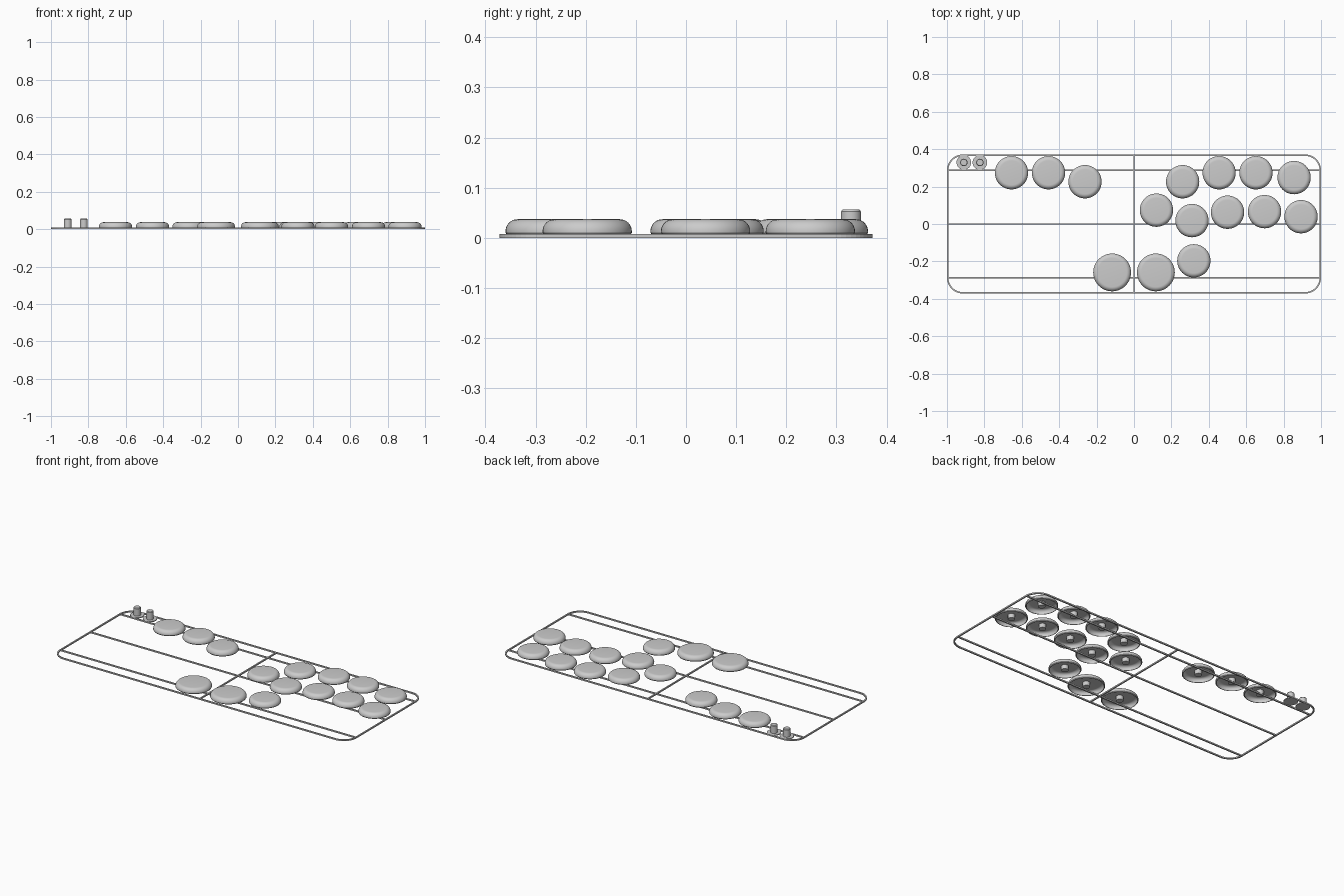
import bpy, bmesh
from math import sin, cos, pi, radians

cube = bpy.data.objects.get("Cube")
if cube:
    bpy.data.objects.remove(cube)

grey = bpy.data.materials.new("plain grey")
grey.use_nodes = True
grey.diffuse_color = (0.6, 0.6, 0.6, 1)
grey.node_tree.nodes["Principled BSDF"].inputs["Base Color"].default_value = (0.6, 0.6, 0.6, 1)

HALF_X, HALF_Y, CORNER = 1.0, 0.372, 0.085
BAR, THICK = 0.008, 0.008
TOP = 0.037


def finish(name, bm, smooth=False):
    bmesh.ops.recalc_face_normals(bm, faces=bm.faces)
    mesh = bpy.data.meshes.new(name)
    bm.to_mesh(mesh)
    bm.free()
    mesh.materials.append(grey)
    ob = bpy.data.objects.new(name, mesh)
    bpy.context.collection.objects.link(ob)
    if smooth:
        bpy.ops.object.select_all(action='DESELECT')
        ob.select_set(True)
        bpy.context.view_layer.objects.active = ob
        bpy.ops.object.shade_smooth_by_angle(angle=radians(35))
    return ob


def lathe(name, profile, x, y, steps=48):
    """Spin a radius/height profile around an upright axis at x, y."""
    bm = bmesh.new()
    verts = [bm.verts.new((x + r, y, z)) for r, z in profile]
    edges = [bm.edges.new(pair) for pair in zip(verts, verts[1:])]
    bmesh.ops.spin(bm, geom=verts + edges, cent=(x, y, 0), axis=(0, 0, 1),
                   angle=2 * pi, steps=steps)
    bmesh.ops.remove_doubles(bm, verts=bm.verts, dist=0.0001)
    return finish(name, bm, smooth=True)


def bar(name, x, y, length_x, length_y):
    bm = bmesh.new()
    bmesh.ops.create_cube(bm, size=1)
    bmesh.ops.scale(bm, vec=(length_x, length_y, THICK), verts=bm.verts)
    bmesh.ops.translate(bm, vec=(x, y, THICK / 2), verts=bm.verts)
    return finish(name, bm)


def rounded_loop(bm, inset, z):
    loop = []
    r = CORNER - inset
    for i, (sx, sy) in enumerate(((1, 1), (-1, 1), (-1, -1), (1, -1))):
        for k in range(13):
            a = (i + k / 12) * pi / 2
            loop.append(bm.verts.new((sx * (HALF_X - CORNER) + r * cos(a),
                                      sy * (HALF_Y - CORNER) + r * sin(a), z)))
    return loop


# Rounded outer frame
bm = bmesh.new()
loops = [rounded_loop(bm, i, z) for i, z in ((0, 0), (0, THICK), (BAR, THICK), (BAR, 0))]
for a, b in zip(loops, loops[1:] + loops[:1]):
    for i in range(len(a)):
        j = (i + 1) % len(a)
        bm.faces.new((a[i], a[j], b[j], b[i]))
finish("outer_frame", bm)

# Dividing bars
for name, y in (("back_bar", 0.287), ("middle_bar", 0), ("front_bar", -0.287)):
    bar(name, 0, y, 2 * HALF_X - BAR, BAR)
bar("centre_bar", 0, 0, BAR, 2 * HALF_Y - BAR)


def button(name, x, y, r):
    """Hollow round cap with a stem inside."""
    fillet, wall, base = 0.024, 0.006, 0.006
    arc = [(r - fillet + fillet * cos(a), TOP - fillet + fillet * sin(a))
           for a in (k * pi / 16 for k in range(9))]
    inner = [(r - fillet + (fillet - wall) * cos(a), TOP - fillet + (fillet - wall) * sin(a))
             for a in (k * pi / 16 for k in range(8, -1, -1))]
    profile = ([(r - wall, base), (r - 0.003, base), (r, base + 0.004)] + arc
               + [(0, TOP), (0, TOP - wall)] + inner + [(r - wall, base)])
    lathe(name, profile, x, y)
    lathe(name + "_stem", [(0, base), (0.02, base), (0.02, TOP - wall), (0, TOP - wall)], x, y, 24)


SMALL, LARGE = 0.089, 0.101
groups = {
    "left_row_button": (SMALL, [(-0.655, 0.274), (-0.457, 0.274), (-0.262, 0.226)]),
    "right_back_button": (SMALL, [(0.26, 0.226), (0.455, 0.274), (0.652, 0.274), (0.856, 0.248)]),
    "right_front_button": (SMALL, [(0.12, 0.074), (0.31, 0.018), (0.5, 0.063),
                                   (0.698, 0.066), (0.893, 0.039)]),
    "thumb_button": (SMALL, [(0.32, -0.197)]),
    "large_thumb_button": (LARGE, [(-0.117, -0.259), (0.117, -0.259)]),
}
for name, (radius, spots) in groups.items():
    for n, (x, y) in enumerate(spots, 1):
        button(f"{name}_{n}", x, y, radius)

# Small pegs on flat discs
for n, x in enumerate((-0.91, -0.824), 1):
    lathe(f"peg_{n}", [(0, 0.003), (0.039, 0.003), (0.039, 0.008), (0.02, 0.008),
                       (0.02, 0.052), (0.017, 0.056), (0, 0.056)], x, 0.329, 32)
